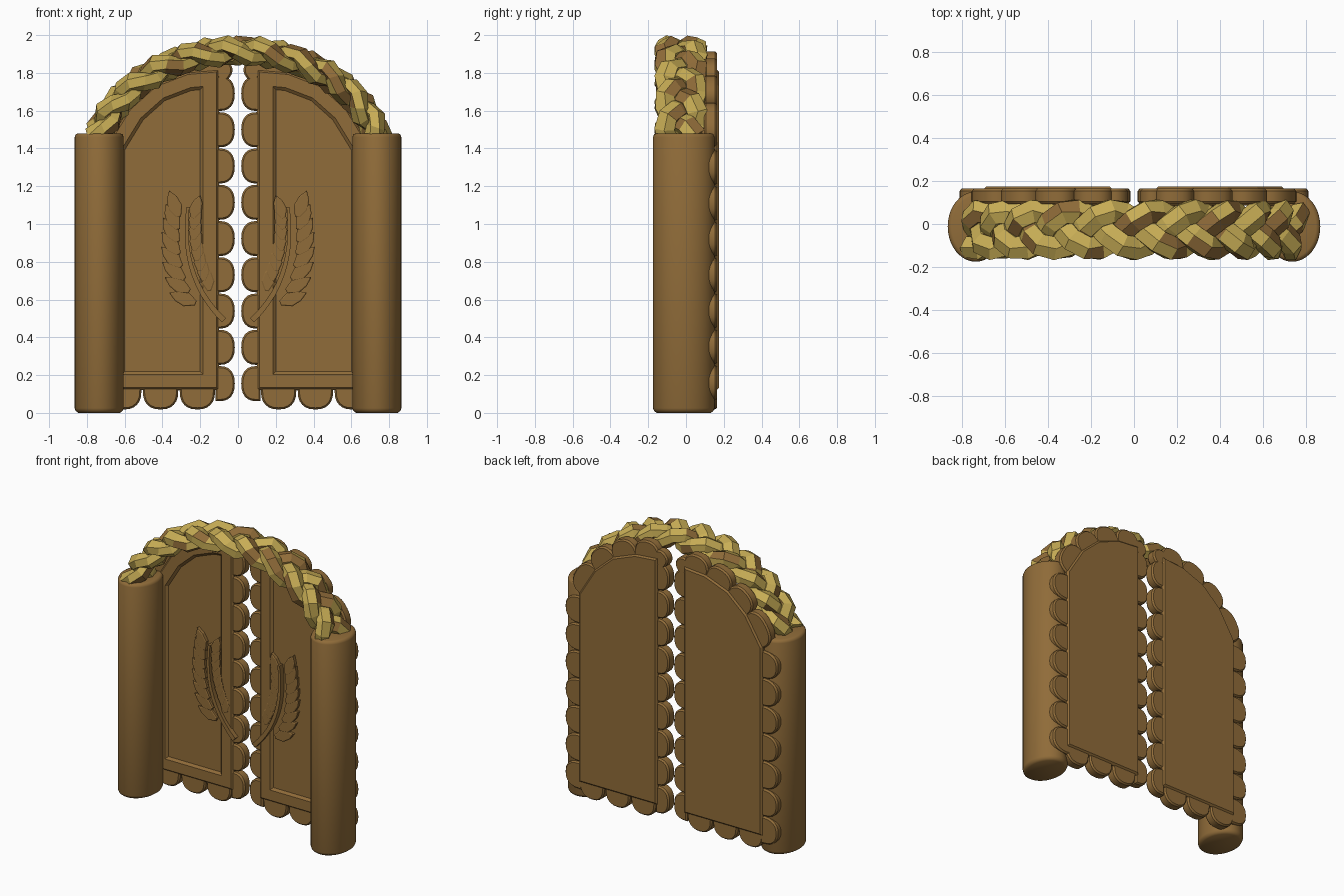
import bpy, bmesh, math, random
from mathutils import Vector

if "Cube" in bpy.data.objects:
    bpy.data.objects.remove(bpy.data.objects["Cube"])

random.seed(4)


def material(name, rgb):
    m = bpy.data.materials.new(name)
    m.diffuse_color = (*rgb, 1)
    m.use_nodes = True
    m.node_tree.nodes["Principled BSDF"].inputs["Base Color"].default_value = m.diffuse_color
    return m


BROWN = material("brown wood", (0.280, 0.150, 0.041))
GOLD = material("straw gold", (0.578, 0.420, 0.092))


def finish(bm, name, mats, smooth=None):
    me = bpy.data.meshes.new(name)
    bm.to_mesh(me)
    bm.free()
    for m in mats:
        me.materials.append(m)
    ob = bpy.data.objects.new(name, me)
    bpy.context.collection.objects.link(ob)
    if smooth:
        for p in me.polygons:
            p.use_smooth = True
        me.set_sharp_from_angle(angle=math.radians(smooth))
    return ob


def prism(bm, pts, y0, y1):
    """Extrude an (x, z) outline along y; returns front and back faces."""
    a = [bm.verts.new((x, y0, z)) for x, z in pts]
    b = [bm.verts.new((x, y1, z)) for x, z in pts]
    n = len(pts)
    faces = [bm.faces.new(a), bm.faces.new(b[::-1])]
    for i in range(n):
        j = (i + 1) % n
        faces.append(bm.faces.new((a[j], a[i], b[i], b[j])))
    bmesh.ops.recalc_face_normals(bm, faces=faces)
    return faces[0], faces[1]


def inset(bm, face, thickness, depth):
    bmesh.ops.inset_individual(bm, faces=[face], thickness=thickness, depth=depth,
                               use_even_offset=True)


ARCH = [(-0.10, 1.82), (-0.27, 1.805), (-0.44, 1.74), (-0.58, 1.615), (-0.70, 1.42)]
OUTLINE = [(-0.70, 0.12), (-0.10, 0.12)] + ARCH


def door(s, side):
    # slab: bevelled rim both sides, sunken panel on the front
    bm = bmesh.new()
    f, b = prism(bm, [(s * x, z) for x, z in OUTLINE], 0.10, 0.16)
    inset(bm, f, 0.014, 0.015)
    inset(bm, f, 0.070, 0.0)
    inset(bm, f, 0.016, -0.014)
    inset(bm, b, 0.014, 0.015)
    finish(bm, side + "_door_panel", [BROWN])

    # scallops: (centre, outward direction, half width, reach)
    spots = [((-0.10, 0.155 + 0.192 * i), (1, 0), 0.093, 0.083) for i in range(9)]
    spots += [((x, 0.12), (0, -1), 0.094, 0.102) for x in (-0.215, -0.41, -0.605)]
    spots += [((-0.70, 0.16 + 0.19 * i), (-1, 0), 0.094, 0.11) for i in range(7)]
    spots += [((-0.105, 1.80), (0.75, 0.66), 0.06, 0.08)]
    for p, q in zip(ARCH, ARCH[1:]):
        p, q = Vector(p), Vector(q)
        d = (q - p).normalized()
        spots.append(((p + q) / 2, (d.y, -d.x), (q - p).length / 2 + 0.008, 0.102))
    bm = bmesh.new()
    for c, n, w, reach in spots:
        c, n = Vector(c), Vector(n)
        t = Vector((-n.y, n.x))
        pts = [c - n * 0.02 + t * w, c - n * 0.02 - t * w]
        for k in range(13):
            a = math.pi * k / 12
            u = -math.copysign(abs(math.cos(a)) ** 0.85, math.cos(a))
            v = max(0.0, math.sin(a)) ** 0.8
            pts.append(c + t * u * w + n * v * reach)
        f, b = prism(bm, [(s * p.x, p.y) for p in pts], 0.105, 0.153)
        inset(bm, f, 0.009, 0.011)
        inset(bm, b, 0.009, 0.011)
    finish(bm, side + "_door_scallops", [BROWN], 35)


def wheat(s, side):
    bm = bmesh.new()
    # curved tapering stem (cubic curve)
    P = [Vector(p) for p in ((-0.075, 0.49), (-0.26, 0.67), (-0.29, 0.88), (-0.265, 1.09))]

    def at(t):
        u = 1 - t
        return P[0] * u**3 + P[1] * 3 * u * u * t + P[2] * 3 * u * t * t + P[3] * t**3

    def tangent(t):
        return (at(t + 0.01) - at(t - 0.01)).normalized()

    left, right = [], []
    for i in range(13):
        t = i / 12
        d = tangent(t)
        n = Vector((-d.y, d.x)) * (0.015 - 0.007 * t)
        left.append(at(t) + n)
        right.append(at(t) - n)
    prism(bm, [(s * p.x, p.y) for p in left + right[::-1]], 0.062, 0.10)
    # pointed grains in two rows
    shape = [(0, -0.012), (0.05, -0.036), (0.10, -0.026), (0.14, 0),
             (0.10, 0.026), (0.05, 0.036), (0, 0.012)]
    for row, first in ((1, 0.30), (-1, 0.34)):
        for i in range(8):
            t = first + (1 - first) * i / 7
            base, d = at(t), tangent(t)
            n = Vector((-d.y, d.x)) * row
            spread = 0.060 if row > 0 else 0.045
            base = base + n * spread * (1 - 0.3 * t) - d * 0.06
            ang = math.radians(48 if row > 0 else 20) * (1 - 0.45 * t)
            e = d * math.cos(ang) + n * math.sin(ang)
            g = Vector((-e.y, e.x))
            k = 1.08 if row > 0 else 0.95
            pts = [base + (e * a + g * b) * k for a, b in shape]
            f, _ = prism(bm, [(s * p.x, p.y) for p in pts], 0.084 - 0.001 * i, 0.105)
            inset(bm, f, 0.006, 0.004)
    finish(bm, side + "_wheat_ear", [BROWN])


def column(s, side):
    # oval post with rounded ends
    bm = bmesh.new()
    rings = []
    for z, cut in ((0.005, 0.02), (0.010, 0.006), (0.025, 0), (1.46, 0), (1.475, 0.006), (1.48, 0.02)):
        z = 0 if z == 0.005 else z
        rings.append([bm.verts.new((s * 0.735 + (0.13 - cut) * math.cos(a),
                                    -0.012 + (0.163 - cut) * math.sin(a), z))
                      for a in (2 * math.pi * i / 40 for i in range(40))])
    bm.faces.new(rings[0][::-1])
    bm.faces.new(rings[-1])
    for lo, hi in zip(rings, rings[1:]):
        for i in range(40):
            j = (i + 1) % 40
            bm.faces.new((lo[i], lo[j], hi[j], hi[i]))
    finish(bm, side + "_column", [BROWN], 50)


for s, side in ((1, "left"), (-1, "right")):
    door(s, side)
    wheat(s, side)
    column(-s, "right" if s > 0 else "left")


# braided arch: three low-poly strands plaited along a half ellipse
def strand_point(u, phase):
    th = math.radians(164 - 148 * u)
    c = Vector((0.77 * math.cos(th), -0.027, 1.29 + 0.628 * math.sin(th)))
    n = Vector((math.cos(th) / 0.77, 0, math.sin(th) / 0.628)).normalized()
    ph = 2 * math.pi * 3.5 * u + phase
    return c + n * 0.036 * math.sin(2 * ph) + Vector((0, 0.086 * math.sin(ph), 0)), n


for k in range(3):
    bm = bmesh.new()
    phase = 2 * math.pi * k / 3
    rings, N, S = [], 36, 6
    for i in range(N + 1):
        u = i / N
        p, n = strand_point(u, phase)
        d = (strand_point(u + 0.005, phase)[0] - strand_point(u - 0.005, phase)[0]).normalized()
        across = d.cross(n).normalized()
        up = across.cross(d)
        rings.append([bm.verts.new(p + across * 0.062 * math.cos(a) + up * 0.05 * math.sin(a))
                      for a in (2 * math.pi * (j + 0.5) / S for j in range(S))])
    bm.faces.new(rings[0])
    bm.faces.new(rings[-1])
    # worn brown patches, in short runs along each side of the strand
    for j in range(S):
        patch = 0
        for i in range(N):
            patch = int(random.random() < (0.55 if patch else 0.17))
            m = (j + 1) % S
            f = bm.faces.new((rings[i][j], rings[i][m], rings[i + 1][m], rings[i + 1][j]))
            f.material_index = patch
    bmesh.ops.recalc_face_normals(bm, faces=bm.faces[:])
    finish(bm, "braid_strand_%d" % (k + 1), [GOLD, BROWN])
